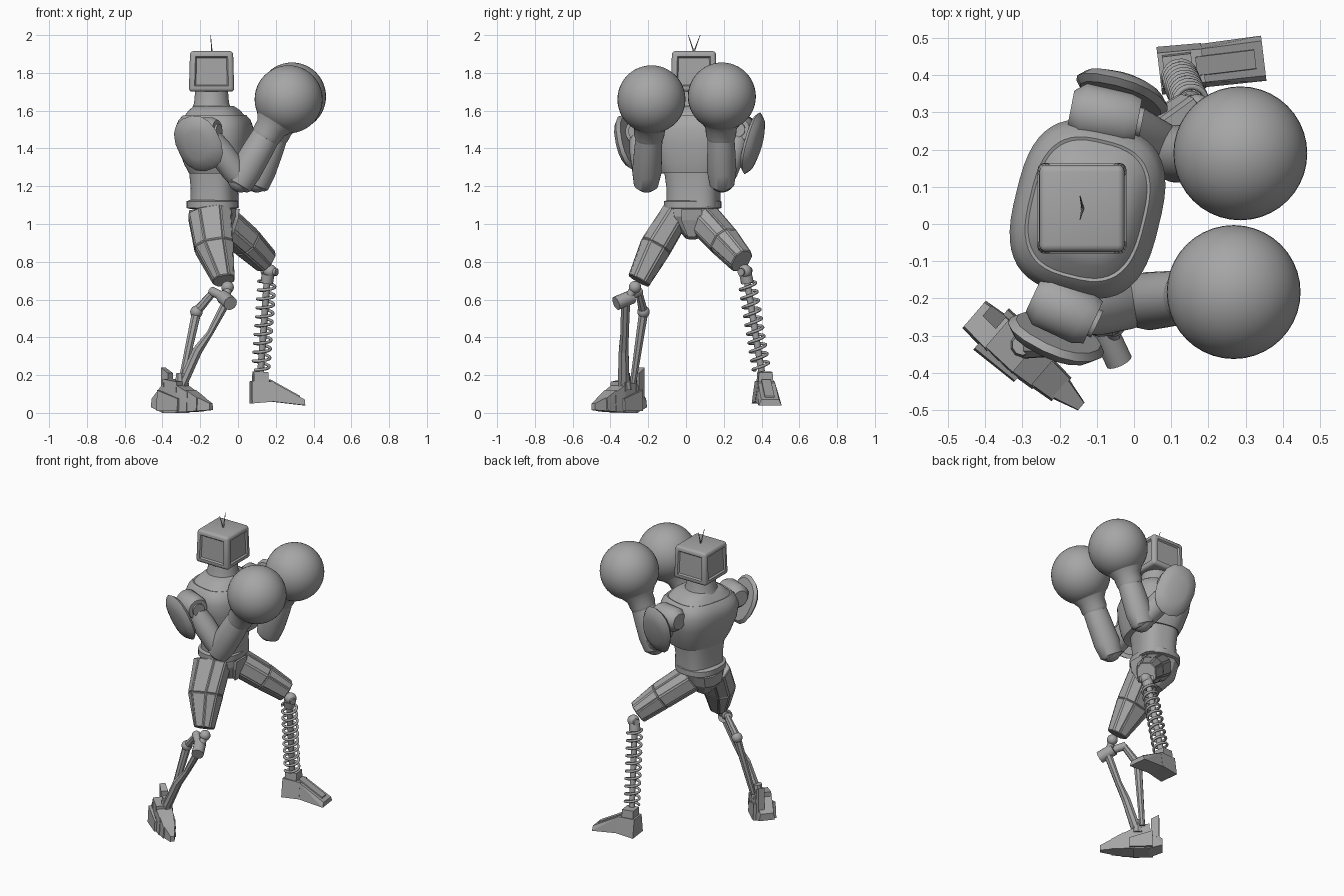
import bpy, bmesh, math
from mathutils import Vector, Matrix

cube = bpy.data.objects.get("Cube")
if cube:
    bpy.data.objects.remove(cube)

GREY = (0.38, 0.38, 0.38, 1)
metal = bpy.data.materials.new("plain grey")
metal.use_nodes = True
metal.diffuse_color = GREY
metal.node_tree.nodes["Principled BSDF"].inputs["Base Color"].default_value = GREY


def finish(name, bm, smooth=None):
    bmesh.ops.recalc_face_normals(bm, faces=bm.faces[:])
    mesh = bpy.data.meshes.new(name)
    bm.to_mesh(mesh)
    bm.free()
    mesh.materials.append(metal)
    ob = bpy.data.objects.new(name, mesh)
    bpy.context.collection.objects.link(ob)
    if smooth:
        bpy.ops.object.select_all(action='DESELECT')
        ob.select_set(True)
        bpy.context.view_layer.objects.active = ob
        bpy.ops.object.shade_smooth_by_angle(angle=math.radians(smooth))
    return ob


def loft(name, sections, side=(1, 0, 0), sides=32, power=2.0, smooth=40, turn=0.0, panel=0.0):
    """Skin (centre, half width, half depth) rings set across the path."""
    bm = bmesh.new()
    axis = (Vector(sections[-1][0]) - Vector(sections[0][0])).normalized()
    u = Vector(side)
    u = (u - axis * u.dot(axis)).normalized()
    u = Matrix.Rotation(turn, 3, axis) @ u
    v = axis.cross(u)
    rings = []
    for centre, ru, rv in sections:
        ring = []
        for i in range(sides):
            a = math.tau * (i + 0.5) / sides
            c, s = math.cos(a), math.sin(a)
            c = math.copysign(abs(c) ** (2 / power), c)
            s = math.copysign(abs(s) ** (2 / power), s)
            ring.append(bm.verts.new(Vector(centre) + u * c * ru + v * s * rv))
        rings.append(ring)
    walls = []
    for a, b in zip(rings, rings[1:]):
        for i in range(sides):
            j = (i + 1) % sides
            walls.append(bm.faces.new((a[i], a[j], b[j], b[i])))
    bm.faces.new(rings[0])
    bm.faces.new(rings[-1])
    bmesh.ops.recalc_face_normals(bm, faces=bm.faces[:])
    if panel:
        bmesh.ops.inset_individual(bm, faces=walls, thickness=panel, depth=panel * 0.6)
    return finish(name, bm, smooth)


def rod(name, a, b, ra, rb=None, sides=16, smooth=40):
    rb = rb or ra
    side = (1, 0, 0) if abs(a[0] - b[0]) < abs(a[2] - b[2]) else (0, 0, 1)
    return loft(name, [(a, ra, ra), (b, rb, rb)], side, sides, smooth=smooth)


def ball(name, centre, r):
    bm = bmesh.new()
    bmesh.ops.create_uvsphere(bm, u_segments=40, v_segments=24, radius=r,
                              matrix=Matrix.Translation(centre))
    return finish(name, bm, 60)


def hull(name, points):
    bm = bmesh.new()
    for p in points:
        bm.verts.new(p)
    bmesh.ops.convex_hull(bm, input=bm.verts[:])
    bmesh.ops.dissolve_limit(bm, angle_limit=0.02, verts=bm.verts[:], edges=bm.edges[:])
    return finish(name, bm)


def block(name, origin, angle, s0, s1, low0, low1, top0, top1, base, w0, w1, shift=0):
    """Tapered block along a floor direction: heights at each end, base and top half widths."""
    d = Vector((math.cos(angle), math.sin(angle), 0))
    n = Vector((-d.y, d.x, 0))
    pts = []
    for s, low, top, w in ((s0, low0, top0, w0), (s1, low1, top1, w1)):
        for k in (-1, 1):
            p = Vector(origin) + d * s + n * shift
            pts.append(p + n * k * w * base + Vector((0, 0, low)))
            pts.append(p + n * k * w + Vector((0, 0, top)))
    return hull(name, pts)


# Torso: waist, chest overhanging at the front, collar, neck
rows = [(-.125, 1.09, .122, .14), (-.125, 1.19, .118, .14), (-.125, 1.28, .126, .152),
        (-.102, 1.268, .148, .172), (-.108, 1.32, .168, .195), (-.12, 1.42, .19, .225),
        (-.125, 1.5, .197, .235), (-.125, 1.55, .18, .215), (-.125, 1.575, .158, .19),
        (-.125, 1.572, .15, .182), (-.125, 1.6, .13, .15), (-.13, 1.625, .1, .11)]
loft("torso", [((x, .04, z), a, b) for x, z, a, b in rows], sides=48, power=2.85, turn=-0.24)
loft("neck", [((-.14, .04, z), r, r) for z, r in ((1.58, .115), (1.64, .093), (1.73, .085))])
loft("belt", [((-.135, .035, z), a, a + .015) for z, a in
              ((1.08, .12), (1.085, .138), (1.12, .138), (1.127, .12))], sides=40, power=2.4)
loft("pelvis", [((-.135, .035, 1.09), .13, .14), ((-.13, .03, 1.02), .13, .12),
                ((-.11, .03, .93), .08, .035)], sides=12, power=2.6, smooth=None)
hull("crotch_plate", [(x, .03 + k * y, z) for k in (-1, 1) for x, y, z in
                      ((.01, .055, 1.08), (0, .055, 1.02), (-.03, .02, .93), (-.1, .05, 1.06))])

# Head: boxy rounded casing with sunken panels on the sides
bm = bmesh.new()
bmesh.ops.create_cube(bm, size=1, matrix=Matrix.Translation((-.14, .042, 1.808))
                      @ Matrix.Diagonal((.24, .245, .215, 1)))
for v in bm.verts:
    if v.co.z > 1.8:
        v.co.x = -.14 + (v.co.x + .14) * .95
        v.co.y = .042 + (v.co.y - .042) * .95
bmesh.ops.bevel(bm, geom=bm.edges[:], offset=.018, segments=3, profile=.5, affect='EDGES')
bm.normal_update()
walls = [f for f in bm.faces if f.calc_area() > .02 and abs(f.normal.z) < .5]
bmesh.ops.inset_individual(bm, faces=walls, thickness=.016, depth=0)
bmesh.ops.inset_individual(bm, faces=walls, thickness=.01, depth=-.01)
finish("head", bm, 30)
for name, ty in (("left_antenna", .075), ("right_antenna", .012)):
    rod(name, (-.138, .042, 1.91), (-.145, ty, 2.0), .004, .0015, 6)

# Arms: shoulder drum, upper arm, forearm, cuff, glove and thin leaning shoulder shield
arms = {
    "right": dict(drum=((-.27, -.19, 1.49), (-.11, -.265, 1.49)), mid=(-.16, -.24, 1.47),
                  elbow=(.015, -.21, 1.235), wrist=(.15, -.195, 1.47), glove=(.268, -.183, 1.66),
                  shield=(-.205, -.295, 1.43), face=(-.38, -.87, -.3), size=(.13, .155), roll=.45),
    "left": dict(drum=((-.17, .31, 1.5), (.01, .275, 1.5)), mid=(-.06, .28, 1.47),
                 elbow=(.1, .19, 1.235), wrist=(.19, .185, 1.47), glove=(.286, .19, 1.675),
                 shield=(-.035, .34, 1.43), face=(.25, .93, -.22), size=(.122, .17), roll=-.25),
}
for side, p in arms.items():
    a, b = (Vector(q) for q in p["drum"])
    d = (b - a).normalized()
    loft(side + "_shoulder", [(a, .05, .05), (a + d * .03, .075, .075), (b - d * .03, .075, .075),
                              (b, .062, .062)], (0, 0, 1))
    rod(side + "_shoulder_cap", b - d * .01, b + d * .012, .04)
    m, e, w = (Vector(p[k]) for k in ("mid", "elbow", "wrist"))
    loft(side + "_upper_arm", [(m, .06, .06), (m.lerp(e, .35), .07, .07),
                               (m.lerp(e, .8), .068, .068), (e, .06, .06)], (0, 1, 0))
    f = (w - e).normalized()
    loft(side + "_forearm", [(e - f * .045, .045, .06), (e - f * .03, .065, .075),
                             (e + f * .05, .078, .083), (e.lerp(w, .7), .074, .08),
                             (w, .07, .075)], (0, 1, 0))
    ball(side + "_elbow", e, .068)
    g = Vector(p["glove"])
    loft(side + "_cuff", [(w - f * .02, .073, .073), (w, .08, .08), (w.lerp(g, .2), .083, .083),
                          (w.lerp(g, .45), .12, .12)], (0, 1, 0))
    ball(side + "_glove", g, .18)
    c, n = Vector(p["shield"]), Vector(p["face"]).normalized()
    su, sv = p["size"]
    loft(side + "_shoulder_shield", [(c + n * h, su * k, sv * k) for h, k in
                                     ((-.005, .88), (.012, 1), (.035, .84), (.05, .5))],
         sides=16, power=2.3, smooth=40, turn=p["roll"])

# Thighs: faceted armour with long raised panels
loft("right_thigh", [((-.15, -.05, 1.06), .118, .078), ((-.127, -.16, .88), .105, .085),
                     ((-.075, -.25, .7), .056, .06)],
     sides=8, power=2.5, smooth=None, panel=.008)
loft("left_thigh", [((-.1, .09, 1.03), .09, .085), ((.045, .205, .905), .08, .08),
                    ((.15, .295, .803), .058, .066)], (1, -1, 0), 8, 2.5, None, panel=.008)

# Left lower leg: ball knee, spring over a rod, wedge foot
ball("left_knee", (.17, .313, .75), .036)
rod("left_knee_pin", (.13, .335, .755), (.205, .29, .745), .02)
top, low = Vector((.155, .32, .72)), Vector((.12, .4, .22))
rod("left_shin_rod", top, low, .018)
rod("left_spring_seat", (.16, .315, .735), (.152, .325, .69), .034)
axis = (low - top).normalized()
u = axis.orthogonal().normalized()
v = axis.cross(u)
curve = bpy.data.curves.new("left_shin_spring", 'CURVE')
curve.dimensions = '3D'
curve.bevel_depth = .008
curve.bevel_resolution = 2
turns, steps = 10, 20
spline = curve.splines.new('POLY')
spline.points.add(turns * steps)
for i, pt in enumerate(spline.points):
    t = math.tau * i / steps
    q = top.lerp(low, .04 + .94 * i / (turns * steps)) + (u * math.cos(t) + v * math.sin(t)) * .044
    pt.co = (*q, 1)
curve.materials.append(metal)
bpy.context.collection.objects.link(bpy.data.objects.new("left_shin_spring", curve))
HEEL, YAW = (.068, .412, 0), .12
block("left_heel", HEEL, YAW, 0, .12, .05, .06, .17, .165, 1.35, .048, .045)
block("left_toe", HEEL, YAW, .11, .283, .06, .04, .165, .07, 1.3, .045, .047)
block("left_toe_ridge", HEEL, YAW, .1, .26, .08, .06, .178, .09, 1.2, .025, .025)
block("left_ankle", HEEL, YAW, .012, .09, .15, .15, .22, .215, 1.15, .036, .036)

# Right lower leg: knee joint, crossbar and two struts
ball("right_knee", (-.055, -.27, .665), .033)
rod("right_knee_link", (-.055, -.27, .67), (-.06, -.31, .6), .022)
rod("right_knee_bar", (-.14, -.245, .645), (-.05, -.33, .6), .024)
rod("right_knee_drum", (-.08, -.285, .615), (-.04, -.37, .58), .037)
loft("front_strut", [((-.065, -.32, .58), .024, .026), ((-.15, -.325, .42), .018, .024),
                     ((-.215, -.33, .33), .028, .028), ((-.3, -.33, .14), .028, .034)],
     sides=8, smooth=None)
rod("rear_strut_upper", (-.13, -.25, .64), (-.22, -.225, .535), .02, .025, 8, None)
ball("rear_strut_joint", (-.22, -.225, .535), .033)
rod("rear_strut_lower", (-.22, -.225, .53), (-.3, -.28, .16), .026, .018, 8, None)

# Right foot: overlapping armour segments from heel to toe
ORIGIN, AIM = (-.43, -.243, 0), -.71
segments = [("right_heel", 0, .09, .03, .0, .075, .16, .042, .05),
            ("right_instep", .08, .18, .0, .0, .18, .165, .046, .05),
            ("right_midfoot", .17, .25, .005, .005, .15, .11, .05, .044),
            ("right_forefoot", .24, .31, .005, .01, .12, .08, .042, .036),
            ("right_toe", .3, .38, .01, .015, .085, .05, .032, .012)]
for name, s0, s1, l0, l1, t0, t1, w0, w1 in segments:
    block(name, ORIGIN, AIM, s0, s1, l0, l1, t0, t1, 1.15, w0, w1)
block("right_heel_spur", ORIGIN, AIM, .02, .07, .08, .1, .24, .21, 1.0, .018, .022, .03)
for k in (-1, 1):
    block("right_side_guard", ORIGIN, AIM, .06, .2, .01, .01, .12, .075, 1.3, .018, .014, k * .05)
rod("right_ankle", (-.3, -.325, .12), (-.3, -.325, .21), .04, .028, 10, None)
